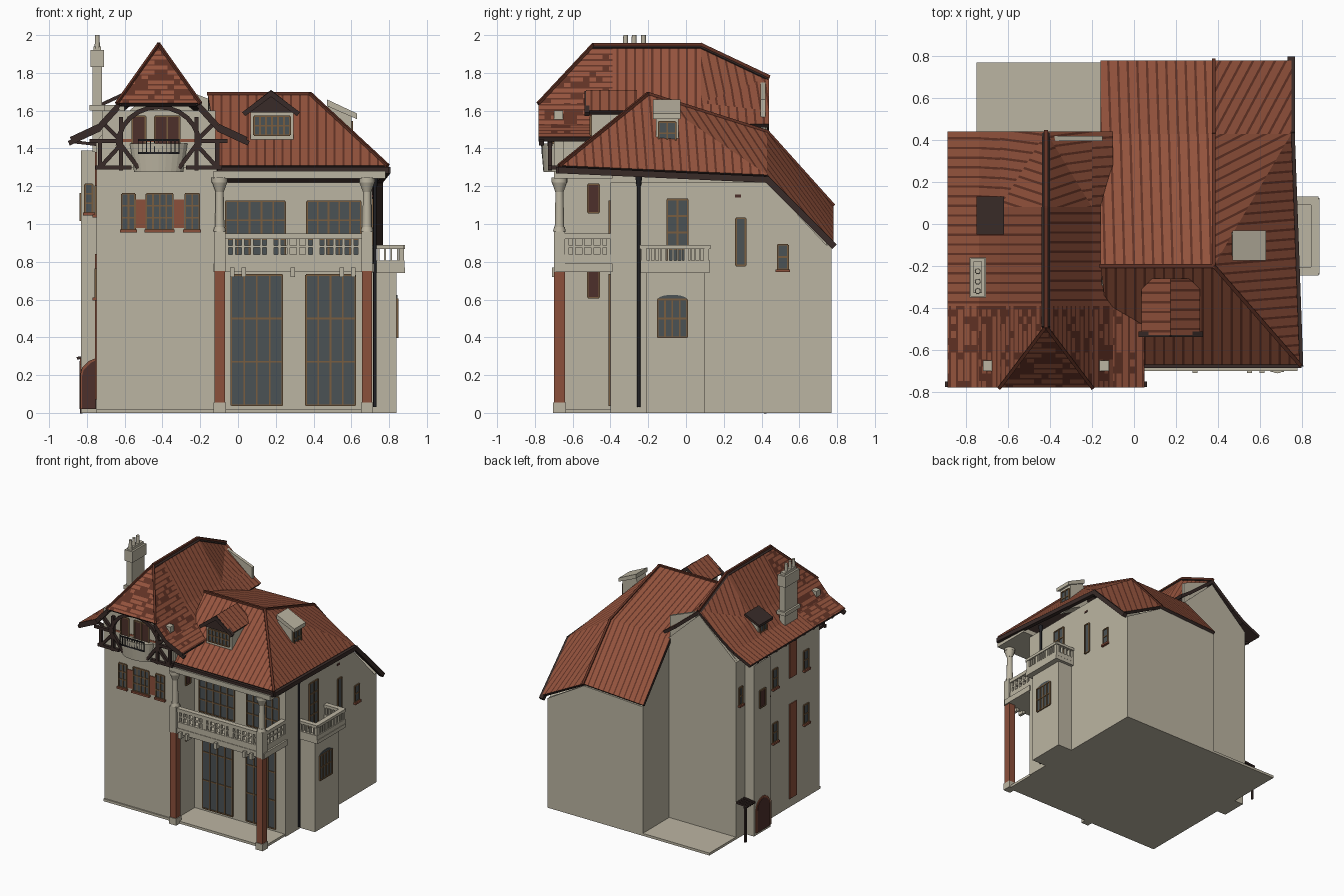
import bpy, bmesh, math, random
from mathutils import Vector, Matrix

random.seed(4)
cube = bpy.data.objects.get("Cube")
if cube:
    bpy.data.objects.remove(cube)


def material(name, *rgb):
    m = bpy.data.materials.new(name)
    m.use_nodes = True
    m.diffuse_color = (*rgb, 1)
    m.node_tree.nodes["Principled BSDF"].inputs["Base Color"].default_value = (*rgb, 1)
    return m


CREAM = material("cream_plaster", .50, .46, .36)
TILE = material("roof_tile", .30, .088, .047)
DARK_TILE = material("dark_tile", .12, .032, .018)
TIMBER = material("dark_timber", .04, .024, .021)
BRICK = material("red_brick", .26, .08, .044)
GLASS = material("window_glass", .07, .084, .09)
FRAME = material("window_frame", .19, .11, .05)
SHUTTER = material("brown_red_wood", .075, .03, .024)
IRON = material("black_iron", .015, .015, .018)


def finish(name, bm, *mats):
    me = bpy.data.meshes.new(name)
    bm.to_mesh(me)
    bm.free()
    for m in mats:
        me.materials.append(m)
    ob = bpy.data.objects.new(name, me)
    bpy.context.collection.objects.link(ob)
    return ob


def boxes(name, mat, *items):
    bm = bmesh.new()
    for x0, x1, y0, y1, z0, z1 in items:
        mid = Matrix.Translation(((x0 + x1) / 2, (y0 + y1) / 2, (z0 + z1) / 2))
        bmesh.ops.create_cube(bm, size=1, matrix=mid @ Matrix.Diagonal((abs(x1 - x0), abs(y1 - y0), z1 - z0, 1)))
    return finish(name, bm, mat)


def prism(name, mat, axis, a0, a1, pts):
    """Outline in (other axis, z), pushed along the x or y axis."""
    bm = bmesh.new()
    f = bm.faces.new([bm.verts.new((a0, p, z) if axis == "x" else (p, a0, z)) for p, z in pts])
    ext = bmesh.ops.extrude_face_region(bm, geom=[f])["geom"]
    move = Vector((a1 - a0, 0, 0)) if axis == "x" else Vector((0, a1 - a0, 0))
    bmesh.ops.translate(bm, vec=move, verts=[v for v in ext if isinstance(v, bmesh.types.BMVert)])
    bmesh.ops.recalc_face_normals(bm, faces=bm.faces)
    return finish(name, bm, mat)


def beams(name, mat, w, *lines):
    bm = bmesh.new()
    for p, q in lines:
        p, q = Vector(p), Vector(q)
        rot = (q - p).to_track_quat("Z", "Y").to_matrix().to_4x4()
        bmesh.ops.create_cube(bm, size=1, matrix=Matrix.Translation((p + q) / 2) @ rot
                              @ Matrix.Diagonal((w, w, (q - p).length + w / 2, 1)))
    return finish(name, bm, mat)


def turned(name, mat, x, y, *sections):
    """Stacked round sections: z0, z1, lower radius, upper radius."""
    bm = bmesh.new()
    for z0, z1, r0, r1 in sections:
        bmesh.ops.create_cone(bm, cap_ends=True, segments=16, radius1=r0, radius2=r1, depth=z1 - z0,
                              matrix=Matrix.Translation((x, y, (z0 + z1) / 2)))
    ob = finish(name, bm, mat)
    for f in ob.data.polygons:
        f.use_smooth = abs(f.normal.z) < .9


def on_wall(axis, plane, sign, a0, a1, z0, z1, d):
    ends = (plane - sign * .01, plane + sign * d)
    return (*ends, a0, a1, z0, z1) if axis == "x" else (a0, a1, *ends, z0, z1)


def window(name, axis, plane, sign, a0, a1, z0, z1, cols=2, rows=2, sill=False, pane=GLASS):
    w = lambda *r: on_wall(axis, plane, sign, *r)
    boxes(name + "_pane", pane, w(a0, a1, z0, z1, .004))
    t = .0045
    bars = [w(a0 + (a1 - a0) * i / cols - t, a0 + (a1 - a0) * i / cols + t, z0, z1, .01) for i in range(cols + 1)]
    bars += [w(a0, a1, z0 + (z1 - z0) * i / rows - t, z0 + (z1 - z0) * i / rows + t, .009) for i in range(rows + 1)]
    boxes(name + "_frame", FRAME, *bars)
    if sill:
        boxes(name + "_sill", BRICK, w(a0 - .01, a1 + .01, z0 - .015, z0, .02))


def balustrade(name, axis, c, a0, a1, z0, z1, count, w=.02, middle=True):
    bar = lambda p, q, lo, hi, t: (c - t, c + t, p, q, lo, hi) if axis == "x" else (p, q, c - t, c + t, lo, hi)
    h = z1 - z0
    parts = [bar(a0, a1, z0, z0 + h * .3, .016), bar(a0, a1, z1 - h * .18, z1, .02)]
    if middle:
        parts.append(bar(a0, a1, z0 + h * .53, z0 + h * .6, .01))
    for i in range(count + 1):
        p = a0 + (a1 - a0) * i / count
        t = w if i % 5 == 0 else w / 2.6
        parts.append(bar(max(a0, p - t), min(a1, p + t), z0, z1, .012))
    boxes(name, CREAM, *parts)


def roof(name, pts, mixed=False, step=.046):
    """Roof slope cut into tile columns, or into a patchwork of courses."""
    bm = bmesh.new()
    f = bm.faces.new([bm.verts.new(p) for p in pts])
    f.normal_update()
    if f.normal.z < 0:
        f.normal_flip()
    n = f.normal.copy()
    u = Vector((0, 0, 1)).cross(n).normalized()
    cuts = [(u, step, .026 if mixed else .011)]
    if mixed:
        cuts = [(u, .034, None), (n.cross(u), .036, .01)]
    for d, s, w in cuts:
        vals = [v.co.dot(d) for v in bm.verts]
        for k in range(math.floor(min(vals) / s), math.ceil(max(vals) / s) + 1):
            for off in ((0, w) if w else (0,)):
                bmesh.ops.bisect_plane(bm, geom=bm.verts[:] + bm.edges[:] + bm.faces[:],
                                       plane_co=d * (k * s + off), plane_no=d)
    for f in bm.faces:
        c = f.calc_center_median()
        d, s, w = cuts[-1]
        gap = (c.dot(d) % s) < w
        f.material_index = 1 if gap or (mixed and random.random() < .3) else 0
    ob = finish(name, bm, TILE, DARK_TILE, TIMBER)
    mod = ob.modifiers.new("thickness", "SOLIDIFY")
    mod.thickness, mod.offset, mod.material_offset, mod.material_offset_rim = .025, -1, 5, 5


# walls of the main block, the gabled wing, the side annex and the rear bay
boxes("base_slab", CREAM, (-.75, .70, -.66, .77, 0, .02))
prism("main_block", CREAM, "x", -.15, .71, [(-.4, 0), (.77, 0), (.77, .86), (.43, 1.22), (-.4, 1.22)])
prism("main_back_gable", CREAM, "y", .74, .77, [(-.15, .8), (.71, .8), (.71, .89), (.38, 1.08), (-.15, 1.05)])
prism("main_inner_side", CREAM, "x", -.15, -.12, [(.3, .8), (.77, .8), (.77, 1.05), (.43, 1.45), (.3, 1.48)])
prism("wing_block", CREAM, "y", -.65, .41, [(-.75, 0), (-.11, 0), (-.11, 1.44), (-.22, 1.58), (-.62, 1.58), (-.75, 1.44)])
prism("wing_back_gable", CREAM, "y", .40, .43, [(-.75, 0), (-.11, 0), (-.11, 1.45), (-.42, 1.74), (-.75, 1.44)])
prism("wing_parapet", CREAM, "y", .395, .42, [(-.38, 1.4), (-.15, 1.4), (-.15, 1.66), (-.38, 1.75)])
boxes("wing_jetty", CREAM, (-.72, -.12, -.70, -.65, 1.3, 1.6))
boxes("side_annex", CREAM, (.70, .84, -.21, .10, 0, .75))
boxes("rear_bay", CREAM, (-.83, -.74, .10, .31, 0, 1.39))

# main roof with hipped front corner and kinked rear slope
R1, R2, E1, E2 = (-.16, -.2, 1.69), (.38, -.2, 1.69), (-.10, -.67, 1.31), (.79, -.67, 1.31)
K1, K2, K3 = (-.16, .43, 1.48), (.38, .43, 1.49), (.75, .43, 1.26)
B1, B2, B3 = (-.16, .78, 1.07), (.38, .78, 1.10), (.75, .78, .91)
roof("main_roof_front", [R1, R2, E2, E1])
roof("main_roof_side", [R2, E2, K3])
roof("main_roof_side_upper", [R2, K3, K2])
roof("main_roof_back", [R1, R2, K2, K1])
roof("main_roof_lower_back", [K1, K2, B2, B1])
roof("main_roof_lower_side", [K2, K3, B3, B2])
prism("main_roof_end", CREAM, "x", -.155, -.135, [(-.5, 1.4), (.43, 1.3), (.43, 1.46), (-.2, 1.67)])
beams("main_ridge_caps", DARK_TILE, .018, (R1, R2), (R2, E2), (R2, K2), (K2, B2))
drop = lambda p: (p[0], p[1], p[2] - .025)
beams("main_gutters", TIMBER, .034, (drop(E1), drop(E2)), (drop(E2), drop(K3)), (drop(K3), drop(B3)))

# wing roof: steep top, flared eaves, clipped front gable, dropped rear ridge
top, prof = 1.95, [(.22, 1.64), (.32, 1.53), (.47, 1.46)]
cx = -.42
for side, s in (("west", -1), ("east", 1)):
    a, b, c = [(cx + s * d, z) for d, z in prof]
    P = lambda q, y: (q[0], y, q[1])
    ridge = (cx, top)
    roof(f"wing_front_{side}", [(cx, -.49, top), P(ridge, -.39), P(a, -.39), P(a, -.78)], True)
    roof(f"wing_front_{side}_middle", [P(a, -.78), P(a, -.39), P(b, -.39), P(b, -.78)], True)
    roof(f"wing_front_{side}_eave", [P(b, -.78), P(b, -.39), P(c, -.39), P(c, -.78)], True)
    roof(f"wing_{side}", [P(ridge, -.39), (cx, .08, top), P(a, .08), P(a, -.39)])
    roof(f"wing_{side}_rear", [(cx, .08, top), (cx, .44, 1.78), P(a, .08)])
    roof(f"wing_{side}_rear_low", [(cx, .44, 1.78), (a[0], .44, 1.60), P(a, .08)])
    roof(f"wing_{side}_middle", [P(a, -.39), P(a, .08), P(b, .08), P(b, -.39)])
    roof(f"wing_{side}_middle_rear", [P(a, .08), (a[0], .44, 1.60), P(b, .44), P(b, .08)])
    if s < 0:
        roof("wing_west_eave", [P(b, -.39), P(b, .44), P(c, .44), P(c, -.39)])
    low = [(q[0], -.765, q[1] - .03) for q in (a, b, c)]
    beams(f"bargeboard_{side}", TIMBER, .026, *zip(low, low[1:]))
    beams(f"wing_hip_cap_{side}", DARK_TILE, .016, ((cx, -.49, top), P(a, -.78)))
roof("wing_front_hip", [(cx, -.49, top), (-.645, -.78, 1.64), (-.195, -.78, 1.64)], True)
beams("wing_ridge_cap", DARK_TILE, .018, ((cx, -.49, top), (cx, .08, top)), ((cx, .08, top), (cx, .44, 1.78)))
beams("rafter_tails", TIMBER, .016, *[((-.74, y / 100, 1.42), (-.87, y / 100, 1.435)) for y in range(-64, 44, 12)])

# half-timbered gable with arch and rounded balcony
arc = [(cx + .215 * math.cos(math.pi * i / 12), -.72, 1.42 + .2 * math.sin(math.pi * i / 12)) for i in range(13)]
beams("timber_arch", TIMBER, .024, *zip(arc, arc[1:]))
for side, s in (("west", -1), ("east", 1)):
    T = lambda d, z, y=-.72: (cx + s * d, y, z)
    beams(f"gable_timbers_{side}", TIMBER, .022, (T(.2, 1.29), T(.2, 1.56)), (T(.31, 1.3), T(.2, 1.42)),
          (T(.11, 1.3), T(.2, 1.42)), (T(.2, 1.44), T(.36, 1.44)), (T(.15, 1.3), T(.33, 1.3)),
          (T(.2, 1.44), T(.29, 1.53)), (T(.31, 1.3), T(.31, 1.44)), (T(.31, 1.3, -.66), T(.31, 1.3)))
window("gable_window_west", "y", -.70, -1, -.56, -.49, 1.40, 1.57, 1, 1, pane=SHUTTER)
window("gable_window_east", "y", -.70, -1, -.44, -.31, 1.40, 1.57, 2, 1, pane=SHUTTER)
boxes("gable_brick_band", BRICK, (-.62, -.22, -.703, -.69, 1.435, 1.45))
bm = bmesh.new()
bmesh.ops.create_cone(bm, cap_ends=True, segments=24, radius1=.13, radius2=.155, depth=.15)
bmesh.ops.transform(bm, matrix=Matrix.Translation((cx, -.69, 1.35)) @ Matrix.Diagonal((1, .5, 1, 1)), verts=bm.verts)
finish("rounded_balcony", bm, CREAM)
boxes("balcony_railing", IRON, (-.53, -.31, -.765, -.76, 1.44, 1.45), (-.53, -.31, -.765, -.76, 1.37, 1.38),
      *[(-.53 + i * .0216, -.526 + i * .0216, -.765, -.76, 1.37, 1.45) for i in range(11)])

# wing front windows with brick panels
for i, (a0, a1, n) in enumerate([(-.615, -.545, 2), (-.485, -.345, 4), (-.28, -.205, 2)]):
    window(f"wing_window_{i}", "y", -.65, -1, a0, a1, .97, 1.16, n, 3, True)
boxes("brick_panels", BRICK, (-.54, -.49, -.656, -.64, .98, 1.13), (-.34, -.285, -.656, -.64, .98, 1.13))

# front porch and loggia
boxes("loggia_floor", CREAM, (-.13, .72, -.69, -.39, .745, .79))
boxes("loggia_ceiling", CREAM, (-.13, .78, -.70, -.39, 1.24, 1.28))
for name, x in (("west", -.097), ("east", .683)):
    boxes(f"brick_pillar_{name}", BRICK, (x - .027, x + .027, -.70, -.64, .05, .75))
    boxes(f"pillar_base_{name}", CREAM, (x - .033, x + .033, -.705, -.635, 0, .055))
    boxes(f"loggia_pier_{name}", CREAM, (x - .03, x + .03, -.70, -.64, .745, .96))
    turned(f"column_{name}", CREAM, x, -.67, (.96, .985, .034, .028), (.985, 1.17, .025, .021),
           (1.17, 1.22, .022, .04), (1.22, 1.245, .042, .042))
boxes("floor_brackets", CREAM, *[(x - .012, x + .012, -.71, -.66, .72, .77) for x in (-.03, .03, .29, .55, .61)])
balustrade("loggia_balustrade", "y", -.67, -.07, .655, .79, .95, 15)
balustrade("loggia_side_balustrade", "x", .69, -.64, -.40, .79, .95, 5)
for name, a0, a1, b0, b1 in (("west", -.035, .235, -.065, .25), ("east", .36, .62, .365, .65)):
    window(f"porch_window_{name}", "y", -.40, -1, a0, a1, .04, .73, 4, 3)
    window(f"loggia_window_{name}", "y", -.40, -1, b0, b1, .82, 1.12, 5, 3)
for z0, z1 in ((.61, .75), (1.06, 1.21)):
    window("porch_side_window", "x", -.11, 1, -.52, -.46, z0, z1, 1, 1, pane=SHUTTER)

# east side: balcony, openings and drainpipe
boxes("side_balcony_floor", CREAM, (.70, .885, -.24, .125, .74, .77))
balustrade("side_balcony_rail", "x", .865, -.235, .12, .77, .89, 15, .012, False)
for y in (-.225, .11):
    balustrade("side_balcony_return", "y", y, .71, .88, .77, .89, 5, .012, False)
window("balcony_door", "x", .71, 1, -.10, .01, .78, 1.13, 2, 4)
window("stair_window", "x", .71, 1, .265, .315, .78, 1.03, 1, 1)
window("small_side_window", "x", .71, 1, .485, .54, .76, .89, 1, 2, True)
boxes("wall_vent", SHUTTER, on_wall("x", .71, 1, .26, .29, 1.14, 1.155, .005))
window("annex_window", "x", .84, 1, -.15, .005, .40, .60, 4, 2)
arch = lambda c, r, z, h: [(c + r * math.cos(math.pi * i / 10), z + h * math.sin(math.pi * i / 10)) for i in range(11)]
prism("annex_window_head", GLASS, "x", .83, .845, arch(-.0725, .078, .60, .025))
turned("drainpipe", IRON, .725, -.25, (.03, 1.25, .009, .009), (1.2, 1.25, .012, .018))

# west side: brick strips, windows, arched doors and pergola
boxes("brick_strips", BRICK, (-.757, -.74, -.345, -.255, .07, .84), (-.757, -.74, -.345, -.255, 1.05, 1.38))
for y in (-.47, -.07):
    for z in (.61, 1.05):
        window("west_window", "x", -.75, -1, y - .03, y + .03, z, z + .15, 1, 2, True)
window("rear_corner_window", "x", -.75, -1, .35, .39, 1.08, 1.22, 1, 2, True)
window("bay_window", "x", -.83, -1, .17, .24, 1.02, 1.16, 1, 1, pane=SHUTTER)
window("bay_front_window", "y", .10, -1, -.81, -.77, 1.06, 1.21, 1, 3, True)
for mat, r, d in ((BRICK, .09, .006), (SHUTTER, .075, .009)):
    prism("arched_door", mat, "x", -.82, -.83 - d, [(.20 + r, .02), *arch(.20, r, .2, r), (.20 - r, .02)])
half = [(-.752, .02), (-.752, .29), (-.79, .275), (-.825, .24), (-.835, .2), (-.835, .02)]
prism("front_door_surround", BRICK, "y", .09, .10, half)
prism("front_door_leaf", SHUTTER, "y", .084, .1, [(x + .008 * (x < -.76), z - .012 * (z > .1)) for x, z in half])
beams("pergola", TIMBER, .014, *[((-.75, y, .3), (-.85, y, .29)) for y in (.33, .36, .39, .42)],
      ((-.83, .32, .28), (-.83, .43, .28)), ((-.83, .42, 0), (-.83, .42, .28)))

# chimney with three pots
boxes("chimney", CREAM, (-.77, -.72, -.335, -.175, 1.38, 1.86), (-.78, -.71, -.345, -.165, 1.83, 1.92),
      (-.785, -.705, -.35, -.16, 1.6, 1.63), (-.765, -.725, -.33, -.18, 1.92, 1.94))
for y in (-.32, -.275, -.225):
    turned("chimney_pot", CREAM, -.745, y, (1.93, 2.0, .014, .012))

# front dormer, side shed dormer and small west dormer
prism("front_dormer", CREAM, "y", -.50, -.30, [(.065, 1.42), (.295, 1.42), (.295, 1.59), (.18, 1.67), (.065, 1.59)])
window("front_dormer_window", "y", -.50, -1, .085, .275, 1.47, 1.57, 6, 2)
for side, x in (("west", .035), ("east", .315)):
    roof(f"front_dormer_roof_{side}", [(.175, -.53, 1.71), (.175, -.26, 1.71), (x, -.26, 1.6), (x, -.53, 1.6)])
    beams(f"front_dormer_board_{side}", TIMBER, .026, ((.175, -.525, 1.69), (x, -.525, 1.585)))
prism("front_dormer_gable", TIMBER, "y", -.525, -.505, [(.05, 1.59), (.30, 1.59), (.175, 1.69)])
prism("side_dormer", CREAM, "y", -.16, -.04, [(.42, 1.45), (.60, 1.36), (.60, 1.57), (.48, 1.63)])
prism("side_dormer_roof", CREAM, "y", -.175, -.03, [(.47, 1.625), (.63, 1.555), (.63, 1.585), (.47, 1.66)])
window("side_dormer_window", "x", .60, 1, -.145, -.055, 1.42, 1.54, 2, 2)
boxes("west_dormer", CREAM, (-.72, -.6, -.02, .10, 1.48, 1.63))
prism("west_dormer_roof", TIMBER, "y", -.05, .13, [(-.75, 1.61), (-.62, 1.67), (-.62, 1.69), (-.75, 1.63)])
window("west_dormer_window", "x", -.72, -1, 0, .08, 1.54, 1.61, 2, 1)
